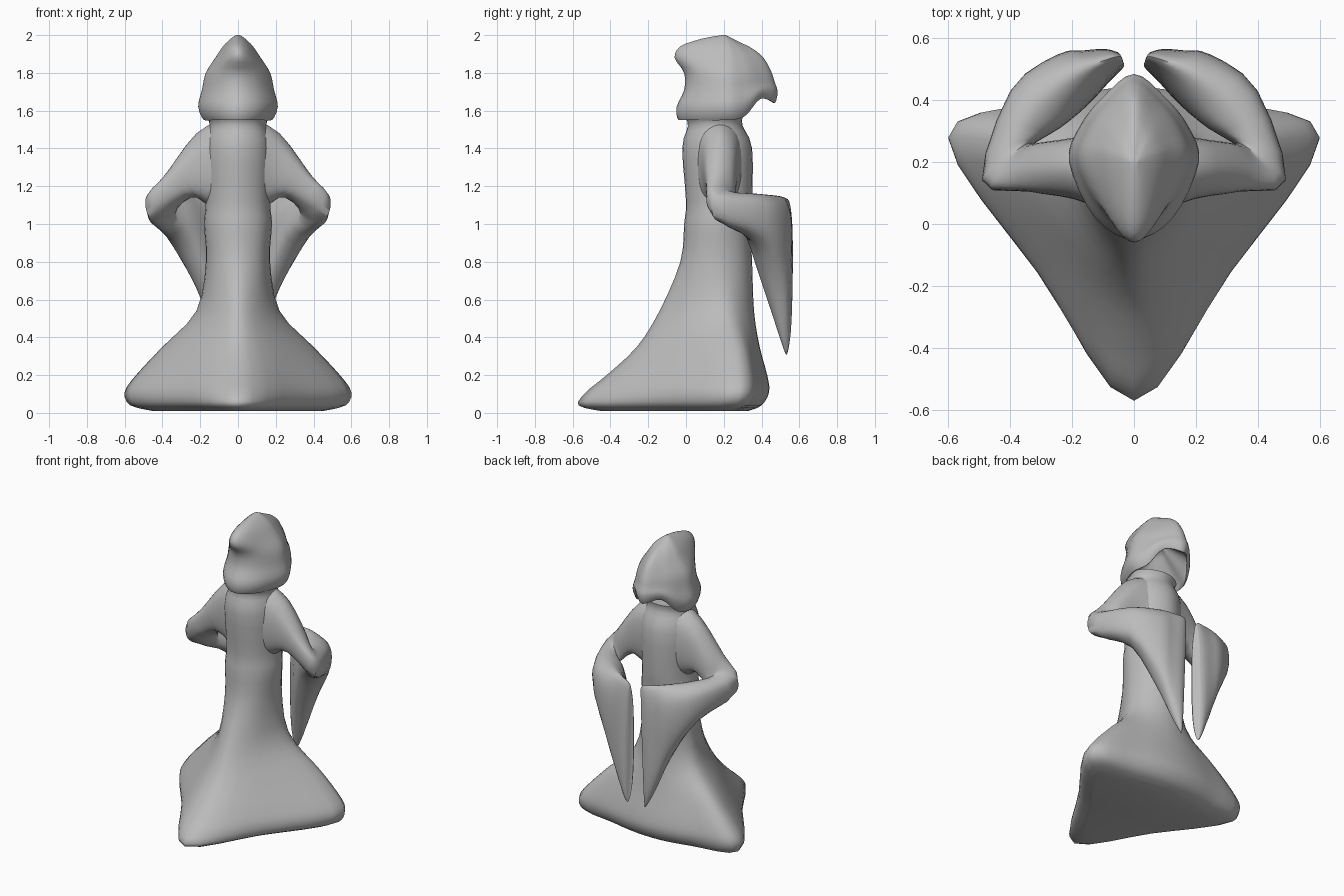
import bpy, bmesh, math
from mathutils import Vector

old = bpy.data.objects.get("Cube")
if old:
    bpy.data.objects.remove(old, do_unlink=True)

cloth = bpy.data.materials.new("grey_cloth")
cloth.use_nodes = True
grey = (0.5, 0.5, 0.5, 1.0)
cloth.diffuse_color = grey
cloth.node_tree.nodes["Principled BSDF"].inputs["Base Color"].default_value = grey


def spline(points, closed, steps):
    """Smooth curve passing through all the given points."""
    count = len(points)

    def pick(index):
        return points[index % count] if closed else points[max(0, min(count - 1, index))]

    result = []
    for i in range(count if closed else count - 1):
        a, b, c, d = (pick(i + k) for k in (-1, 0, 1, 2))
        for s in range(steps):
            t = s / steps
            tangent_b, tangent_c = (c - a) / 2, (d - b) / 2
            result.append(b + tangent_b * t
                          + (3 * (c - b) - 2 * tangent_b - tangent_c) * t ** 2
                          + (2 * (b - c) + tangent_b + tangent_c) * t ** 3)
    if not closed:
        result.append(points[-1])
    return result


def loft(name, rings, around=4, along=3):
    """Skin a smooth closed surface over a row of rings and cap both ends."""
    rings = [spline(ring, True, around) for ring in rings]
    columns = [spline(list(column), False, along) for column in zip(*rings)]
    bm = bmesh.new()
    grid = [[bm.verts.new(p) for p in column] for column in columns]
    for left, right in zip(grid, grid[1:] + grid[:1]):
        for j in range(len(left) - 1):
            bm.faces.new((left[j], right[j], right[j + 1], left[j + 1]))
    for end in (0, -1):
        bm.faces.new([column[end] for column in grid])
    bmesh.ops.remove_doubles(bm, verts=bm.verts, dist=0.0005)
    bmesh.ops.recalc_face_normals(bm, faces=bm.faces)
    mesh = bpy.data.meshes.new(name)
    bm.to_mesh(mesh)
    bm.free()
    mesh.materials.append(cloth)
    obj = bpy.data.objects.new(name, mesh)
    bpy.context.collection.objects.link(obj)
    bpy.ops.object.select_all(action="DESELECT")
    obj.select_set(True)
    bpy.context.view_layer.objects.active = obj
    bpy.ops.object.shade_smooth_by_angle(angle=math.radians(60))
    return obj


def mirrored(half):
    """Complete a ring from its +x half, whose ends lie on the centre line."""
    return half + [Vector((-p.x, p.y, p.z)) for p in reversed(half[1:-1])]


# Robe: triangular hem narrowing into a rounded torso and collar
def robe_ring(z, tip, width, corner, back):
    k = min(0.7, 0.5 + z / 4)
    return mirrored([
        Vector((0, tip, z)),
        Vector((k * width, corner + k * (tip - corner), z)),
        Vector((width, corner, z)),
        Vector((k * width, corner + 0.7 * (back - corner), z)),
        Vector((0, back, z))])


robe_profile = [
    (0.01, -0.45, 0.45, 0.2, 0.33), (0.04, -0.57, 0.57, 0.26, 0.4),
    (0.11, -0.53, 0.6, 0.28, 0.44), (0.2, -0.42, 0.54, 0.28, 0.43),
    (0.35, -0.26, 0.4, 0.26, 0.39), (0.54, -0.14, 0.22, 0.2, 0.36),
    (0.8, -0.03, 0.17, 0.17, 0.35), (1, -0.01, 0.18, 0.17, 0.34),
    (1.12, 0, 0.17, 0.17, 0.35), (1.4, -0.02, 0.18, 0.17, 0.35),
    (1.52, 0.01, 0.15, 0.16, 0.3), (1.57, -0.01, 0.17, 0.16, 0.3)]
loft("robe", [robe_ring(*row) for row in robe_profile])


# Sleeves: each ring has a top, a bottom and a sideways half-width vector
def sleeve_ring(top, bottom, side, flip):
    top, bottom, side = Vector(top), Vector(bottom), Vector((*side, 0))
    ring = []
    for i in range(8):
        angle = math.tau * i / 8
        sway = math.copysign(abs(math.sin(angle)) ** 0.7, math.sin(angle))
        p = (top + bottom) / 2 + (top - bottom) / 2 * math.cos(angle) + side * sway
        ring.append(Vector((p.x * flip, p.y, p.z)))
    return ring


sleeve_path = [
    ((0.07, 0.17, 1.56), (0.06, 0.17, 1.06), (0, 0.14)),
    ((0.22, 0.18, 1.48), (0.16, 0.18, 1.1), (0, 0.1)),
    ((0.37, 0.18, 1.28), (0.25, 0.19, 1.14), (-0.02, 0.08)),
    ((0.42, 0.21, 1.18), (0.4, 0.19, 1.01), (-0.08, 0.06)),
    ((0.32, 0.38, 1.16), (0.32, 0.36, 0.9), (-0.08, -0.06)),
    ((0.2, 0.48, 1.15), (0.2, 0.45, 0.64), (-0.05, -0.08)),
    ((0.12, 0.52, 1.14), (0.12, 0.5, 0.42), (-0.04, -0.05)),
    ((0.06, 0.54, 1.13), (0.07, 0.53, 0.31), (-0.03, -0.03)),
    ((0.04, 0.54, 1.11), (0.06, 0.53, 0.33), (-0.01, -0.02))]
for name, flip in (("left_sleeve", 1), ("right_sleeve", -1)):
    loft(name, [sleeve_ring(*row, flip) for row in sleeve_path])


# Hood: shell from crown to rim, then folded inward to make the hollow
def hood_ring(z, front_z, back, width, front, notch):
    middle = 0.2
    lift, reach = front_z - z, front - middle
    return mirrored([
        Vector((0, back, z)),
        Vector((0.6 * width, middle + 0.72 * (back - middle), z)),
        Vector((width, middle, z)),
        Vector((0.84 * width, middle + 0.4 * reach, z + 0.2 * lift)),
        Vector((0.5 * width, middle + 0.72 * reach, z + 0.7 * lift + notch)),
        Vector((0, front, front_z))])


hood_profile = [
    (2, 2, 0.19, 0.01, 0.21, 0), (1.98, 1.96, 0.08, 0.04, 0.29, 0),
    (1.94, 1.93, -0.03, 0.08, 0.35, 0), (1.88, 1.88, -0.06, 0.12, 0.41, 0),
    (1.8, 1.81, -0.01, 0.17, 0.45, 0), (1.71, 1.75, -0.01, 0.19, 0.47, 0.01),
    (1.62, 1.7, -0.05, 0.21, 0.485, 0.03), (1.55, 1.64, -0.04, 0.18, 0.47, 0.05)]
hood_rings = [hood_ring(*row) for row in hood_profile]
hollow = Vector((0, 0.22, 1.82))
for shrink in (0.15, 0.4, 0.8):
    hood_rings.append([p.lerp(hollow, shrink) for p in hood_rings[len(hood_profile) - 1]])
loft("hood", hood_rings)
